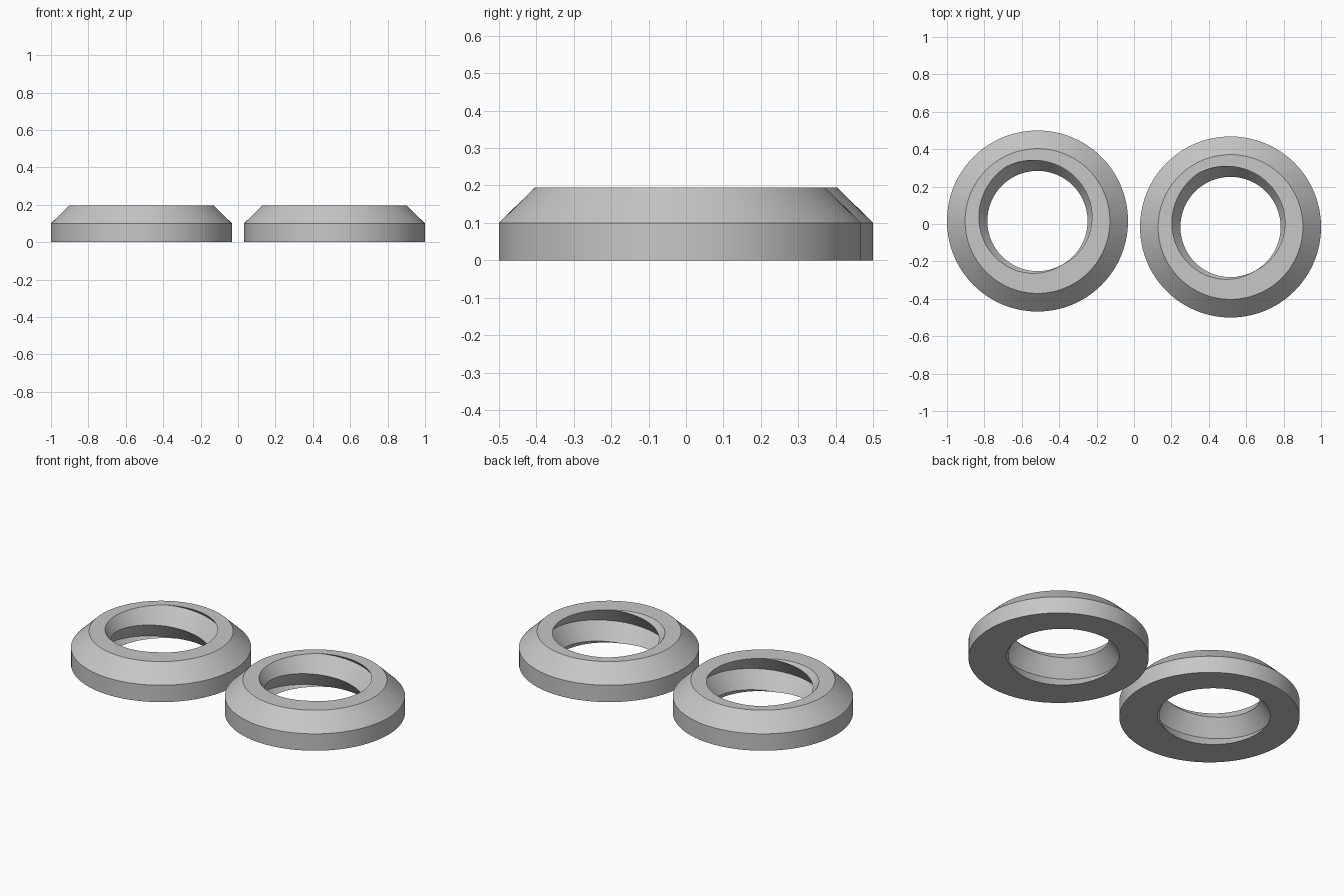
import bpy, bmesh, math

if "Cube" in bpy.data.objects:
    bpy.data.objects.remove(bpy.data.objects["Cube"])

H = 0.195            # ring height
PITCH = 0.19         # thread pitch
R_CREST, R_ROOT = 0.268, 0.335
THETA0 = math.radians(-60)   # direction where the crest meets the top face
OUTER = [(0.387, H), (0.484, 0.1), (0.484, 0.0)]
SEGMENTS = 120

grey = bpy.data.materials.new("light_grey")
grey.diffuse_color = (0.57, 0.57, 0.57, 1)
grey.use_nodes = True
grey.node_tree.nodes["Principled BSDF"].inputs["Base Color"].default_value = grey.diffuse_color


def section(turn):
    """Closed (radius, z) section at a fraction of a full turn."""
    crest = H + PITCH * turn
    pts = []
    for k in range(-6, 2):
        z = min(max(crest + k * PITCH / 2, 0.0), H)
        phase = ((z - crest) / PITCH) % 1.0
        r = R_CREST + (R_ROOT - R_CREST) * (1 - abs(2 * phase - 1))
        pts.append((r, z))
    return pts + OUTER


def threaded_ring(name, x, y):
    bm = bmesh.new()
    known = {}

    def vert(r, z, a):
        co = (r * math.cos(a), r * math.sin(a), z)
        key = tuple(round(c, 5) + 0.0 for c in co)
        if key not in known:
            known[key] = bm.verts.new(co)
        return known[key]

    # sweep the section around, letting the thread climb one pitch
    columns = []
    for i in range(SEGMENTS + 1):
        t = i / SEGMENTS
        a = THETA0 + 2 * math.pi * t
        columns.append([vert(r, z, a) for r, z in section(t)])
    for c0, c1 in zip(columns, columns[1:]):
        n = len(c0)
        for j in range(n):
            k = (j + 1) % n
            quad = list(dict.fromkeys((c0[j], c0[k], c1[k], c1[j])))
            if len(quad) > 2 and not bm.faces.get(quad):
                bm.faces.new(quad)
    bmesh.ops.remove_doubles(bm, verts=bm.verts, dist=0.0001)
    bmesh.ops.recalc_face_normals(bm, faces=bm.faces)

    mesh = bpy.data.meshes.new(name)
    bm.to_mesh(mesh)
    bm.free()
    mesh.materials.append(grey)
    ob = bpy.data.objects.new(name, mesh)
    ob.location = (x, y, 0)
    bpy.context.collection.objects.link(ob)
    bpy.ops.object.select_all(action='DESELECT')
    ob.select_set(True)
    bpy.context.view_layer.objects.active = ob
    bpy.ops.object.shade_smooth_by_angle(angle=math.radians(30))


# the pair of chamfered rings
threaded_ring("left_threaded_ring", -0.516, 0.016)
threaded_ring("right_threaded_ring", 0.516, -0.016)
